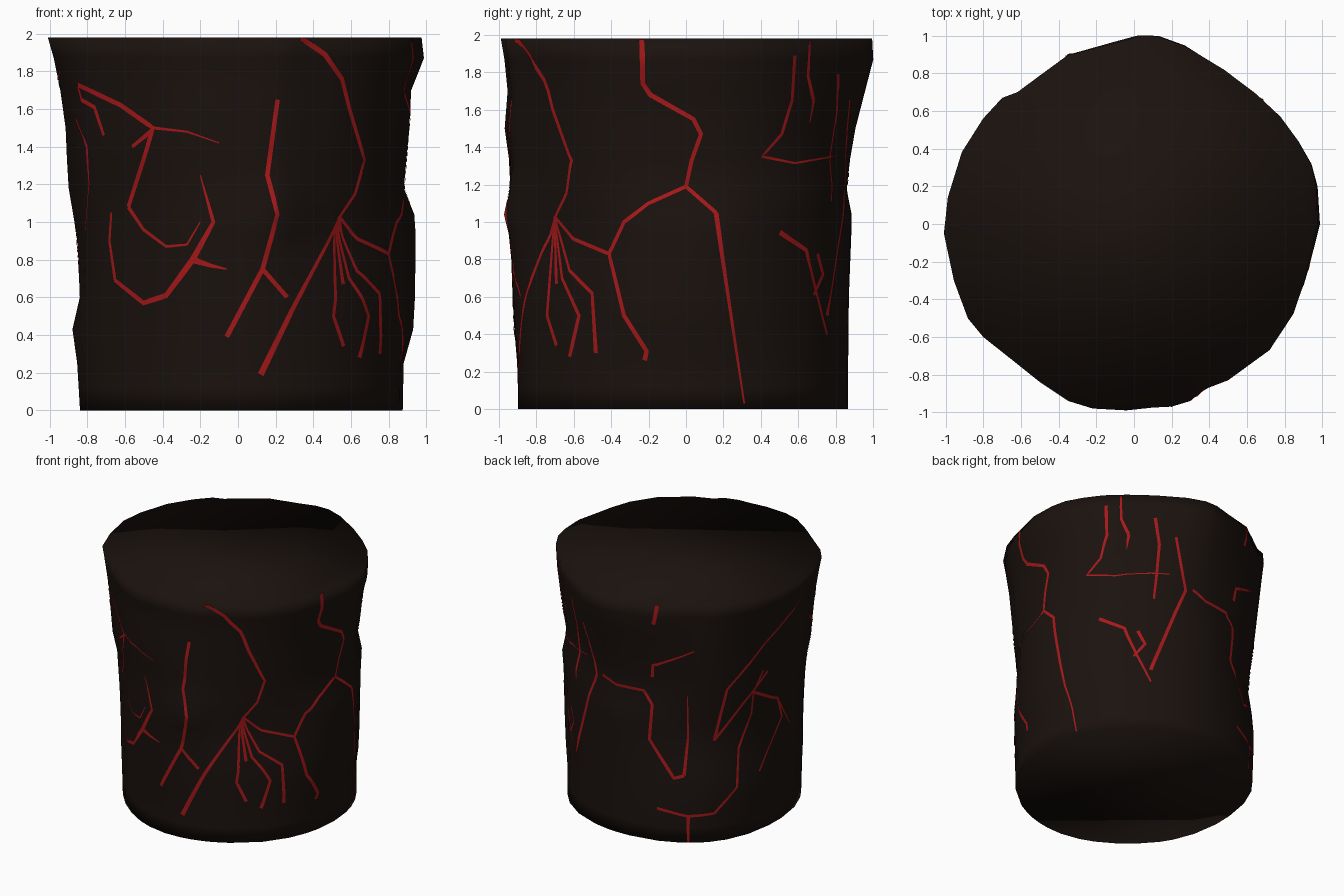
import bpy, bmesh, math
from mathutils import Vector
from mathutils.bvhtree import BVHTree

H = 1.98

def material(name, rgb):
    m = bpy.data.materials.new(name)
    m.diffuse_color = (*rgb, 1)
    return m

ROCK = material("dark_rock", (0.0105, 0.0060, 0.0045))
GLOW = material("red_crack", (0.38, 0.009, 0.010))

def interp(pts, t):
    for (a, va), (b, vb) in zip(pts, pts[1:]):
        if t <= b:
            return va + (vb - va) * (t - a) / (b - a)
    return pts[-1][1]

# plan outline of the rim, seen from the top
OUTLINE = [(.99, 0), (.98, .2), (.95, .32), (.88, .44), (.78, .57), (.65, .69), (.48, .82),
           (.27, .95), (.13, 1), (.02, 1), (-.1, .965), (-.35, .9), (-.5, .79), (-.62, .7), (-.7, .67),
           (-.8, .56), (-.91, .38), (-.98, .14), (-1, -.05), (-.95, -.3), (-.88, -.5), (-.8, -.6),
           (-.65, -.72), (-.5, -.84), (-.35, -.94), (-.22, -.98), (-.04, -.99), (.1, -.975),
           (.2, -.97), (.3, -.94), (.37, -.88), (.5, -.83), (.72, -.67), (.85, -.48), (.91, -.32), (.94, -.2)]

# (height, radius) silhouettes every 45 degrees, starting at +x and turning towards +y
PROFILES = [
    [(0, .875), (.25, .88), (.42, .93), (.6, .94), (1.02, .945), (1.17, .88), (1.5, .91), (1.7, .92), (1.85, .99), (H, .975)],
    [(0, .885), (.25, .885), (.6, .9), (.95, .91), (1.08, .92), (1.2, .94), (1.33, .9), (1.5, .93), (1.7, .96), (H, .99)],
    [(0, .865), (.6, .87), (1.03, .885), (1.2, .85), (1.5, .9), (1.9, 1), (H, .985)],
    [(0, .89), (.32, .9), (.5, .9), (.8, .86), (1.05, .88), (1.27, .91), (1.6, .95), (H, .99)],
    [(0, .84), (.25, .855), (.43, .88), (.6, .84), (.9, .85), (1.2, .9), (1.5, .91), (1.8, .95), (H, 1)],
    [(0, .86), (.43, .87), (.8, .88), (1.25, .9), (1.36, .94), (1.65, .95), (H, .99)],
    [(0, .9), (.2, .9), (.5, .925), (.8, .935), (1.05, .945), (1.25, .935), (1.5, .97), (1.75, .95), (H, .99)],
    [(0, .89), (.3, .895), (.6, .9), (.92, .87), (1.03, .885), (1.33, .91), (1.76, .95), (H, .99)]]
LEVELS = [0, .12, .25, .43, .6, .8, .93, 1.04, 1.18, 1.34, 1.5, 1.7, 1.87, H]

def drum_point(x, y, z):
    a = math.atan2(y, x) % math.tau / (math.tau / 8)
    i, f = int(a) % 8, a - int(a)
    f = f * f * (3 - 2 * f)
    r = interp(PROFILES[i], z) * (1 - f) + interp(PROFILES[(i + 1) % 8], z) * f
    d = math.hypot(x, y)
    r += (d - .99) * (z / H) ** 2
    if y < 0:  # knob on the front
        r += .055 * math.exp(-((x - .2) / .13) ** 2 - ((z - 1.05) / .16) ** 2)
    return (x / d * r, y / d * r, z)

# stone drum: lofted rings with flat caps
bm = bmesh.new()
rings = [[bm.verts.new(drum_point(x, y, z)) for x, y in OUTLINE] for z in LEVELS]
n = len(OUTLINE)
for a, b in zip(rings, rings[1:]):
    for i in range(n):
        j = (i + 1) % n
        bm.faces.new((a[i], a[j], b[j], b[i]))
bm.faces.new(rings[-1])
bm.faces.new(rings[0][::-1])
for f in bm.faces:
    f.smooth = True
surface = BVHTree.FromBMesh(bm)
mesh = bpy.data.meshes.new("stone_drum")
bm.to_mesh(mesh)
bm.free()
mesh.materials.append(ROCK)
bpy.context.collection.objects.link(bpy.data.objects.new("stone_drum", mesh))

def project(azimuth, u, z):
    """Drop a point drawn in a side view onto the drum."""
    a = math.radians(azimuth)
    out = Vector((math.cos(a), math.sin(a), 0))
    across = Vector((-math.sin(a), math.cos(a), 0))
    start = across * u + out * 2 + Vector((0, 0, min(max(z, .004), H - .004)))
    hit = surface.ray_cast(start, -out)[0]
    return hit or surface.find_nearest(start - out * 1.7)[0]

def crack(bm, azimuth, pts, w0=.026, w1=.018):
    centres = []
    for (u0, z0), (u1, z1) in zip(pts, pts[1:]):
        k = max(2, int(math.hypot(u1 - u0, z1 - z0) / .03))
        centres += [project(azimuth, u0 + (u1 - u0) * i / k, z0 + (z1 - z0) * i / k) for i in range(k)]
    centres.append(project(azimuth, *pts[-1]))
    last, previous = len(centres) - 1, None
    for i, c in enumerate(centres):
        t = centres[min(i + 1, last)] - centres[max(i - 1, 0)]
        radial = Vector((c.x, c.y, 0)).normalized()
        side = radial.cross(t).normalized() * (w0 + (w1 - w0) * i / last) / 2
        row = []
        for s in (-1, 0, 1):
            p = surface.find_nearest(c + side * s)[0]
            p = p + radial * .004
            p.z = min(max(p.z, 0), H)
            row.append(bm.verts.new(p))
        if previous:
            for q in (0, 1):
                bm.faces.new((previous[q], previous[q + 1], row[q + 1], row[q])).smooth = True
        previous = row

# crack paths: (distance across the view, height), optional end widths
FRONT_CRACKS = [
    ([(-.85, 1.73), (-.62, 1.62), (-.45, 1.5), (-.5, 1.33), (-.58, 1.08)], .026, .026),
    ([(-.58, 1.08), (-.5, .96), (-.38, .87), (-.27, .88), (-.2, 1)], .024, .007),
    ([(-.85, 1.72), (-.83, 1.65), (-.76, 1.61), (-.71, 1.46)],),
    ([(-.45, 1.5), (-.27, 1.48), (-.1, 1.42)], .016, .006),
    ([(-.45, 1.49), (-.56, 1.4)],),
    ([(-.67, 1.05), (-.68, .9), (-.65, .69), (-.5, .57), (-.38, .61), (-.24, .8)], .014, .034),
    ([(-.24, .8), (-.13, 1), (-.2, 1.25)], .034, .006),
    ([(-.24, .8), (-.15, .77), (-.06, .75)], .036, .008),
    ([(.21, 1.65), (.155, 1.25), (.21, 1.04), (.13, .75), (-.06, .39)], .024, .026),
    ([(.13, .75), (.26, .6)], .024, .024),
    ([(.33, H), (.46, 1.89), (.55, 1.76), (.59, 1.6), (.67, 1.33), (.62, 1.15), (.54, 1.03)], .03, .016),
    ([(.54, 1.03), (.48, .9), (.3, .56), (.12, .19)], .016, .034),
    ([(-.86, 1.55), (-.8, 1.4), (-.79, 1.2), (-.81, .95)], .02, .012)]
RIGHT_CRACKS = [
    ([(-.7, 1.03), (-.6, .91), (-.41, .83), (-.33, .5), (-.21, .31), (-.22, .26)], .018, .026),
    ([(-.41, .83), (-.33, 1), (-.2, 1.1), (0, 1.19), (.16, 1.05)], .022, .022),
    ([(.16, 1.05), (.21, .7), (.265, .33), (.31, .03)], .026, .01),
    ([(0, 1.19), (.03, 1.33), (.08, 1.47), (.04, 1.55), (-.19, 1.68), (-.23, 1.74), (-.235, H)], .02, .03),
    ([(-.7, 1.03), (-.62, .74), (-.5, .62), (-.48, .3)], .014, .026),
    ([(-.7, 1.03), (-.66, .7), (-.57, .5), (-.62, .28)], .014, .026),
    ([(-.7, 1.03), (-.74, .5), (-.69, .34)], .014, .024),
    ([(-.7, 1.03), (-.69, .67)], .012, .024),
    ([(.58, 1.89), (.565, 1.65), (.51, 1.47), (.405, 1.35), (.48, 1.335), (.58, 1.315), (.81, 1.355)], .026, .008),
    ([(.66, 1.97), (.65, 1.78), (.68, 1.65)], .014, .026),
    ([(.68, 1.65), (.66, 1.53)], .026, .006),
    ([(.5, .945), (.64, .85), (.69, .64), (.75, .4)], .028, .014),
    ([(.7, .83), (.73, .72), (.68, .61)],)]
BACK_RIGHT_CRACKS = [
    ([(.175, 1.79), (.205, 1.58), (.165, 1.11)],),
    ([(.33, 1.65), (.4, 1.24), (.14, .5)], .02, .028)]
BACK_LEFT_CRACKS = [
    ([(-.245, H), (-.275, 1.81)], .03, .03),
    ([(.03, 1.58), (-.275, 1.445), (-.28, 1.34)], .01, .026),
    ([(-.64, 1.26), (-.54, 1.21), (-.34, 1.21), (-.28, 1.11), (-.3, .82), (-.12, .525), (-.045, .55)], .022, .026),
    ([(-.045, .55), (-.015, .84), (-.02, 1.195)], .026, .008),
    ([(.845, 1.8), (.555, 1.55), (.275, 1.24), (.18, .815)], .016, .024),
    ([(.585, 1.31), (.42, 1.12), (.18, .815)], .02, .02),
    ([(.55, 1.33), (.475, 1.17), (.46, .985), (.363, .72), (.35, .42), (.18, .235), (-.015, .22), (-.245, .27)], .016, .022),
    ([(-.015, .22), (-.015, 0)],),
    ([(.475, 1.17), (.66, 1.03), (.695, .845), (.52, .49)], .026, .012),
    ([(.66, 1.03), (.755, .74)], .016, .008)]

for side, azimuth, paths in (("front", -90, FRONT_CRACKS), ("right", 0, RIGHT_CRACKS),
                             ("back_right", 49, BACK_RIGHT_CRACKS), ("back_left", 127, BACK_LEFT_CRACKS)):
    bm = bmesh.new()
    for path in paths:
        crack(bm, azimuth, *path)
    mesh = bpy.data.meshes.new(side + "_cracks")
    bm.to_mesh(mesh)
    bm.free()
    mesh.materials.append(GLOW)
    bpy.context.collection.objects.link(bpy.data.objects.new(side + "_cracks", mesh))
